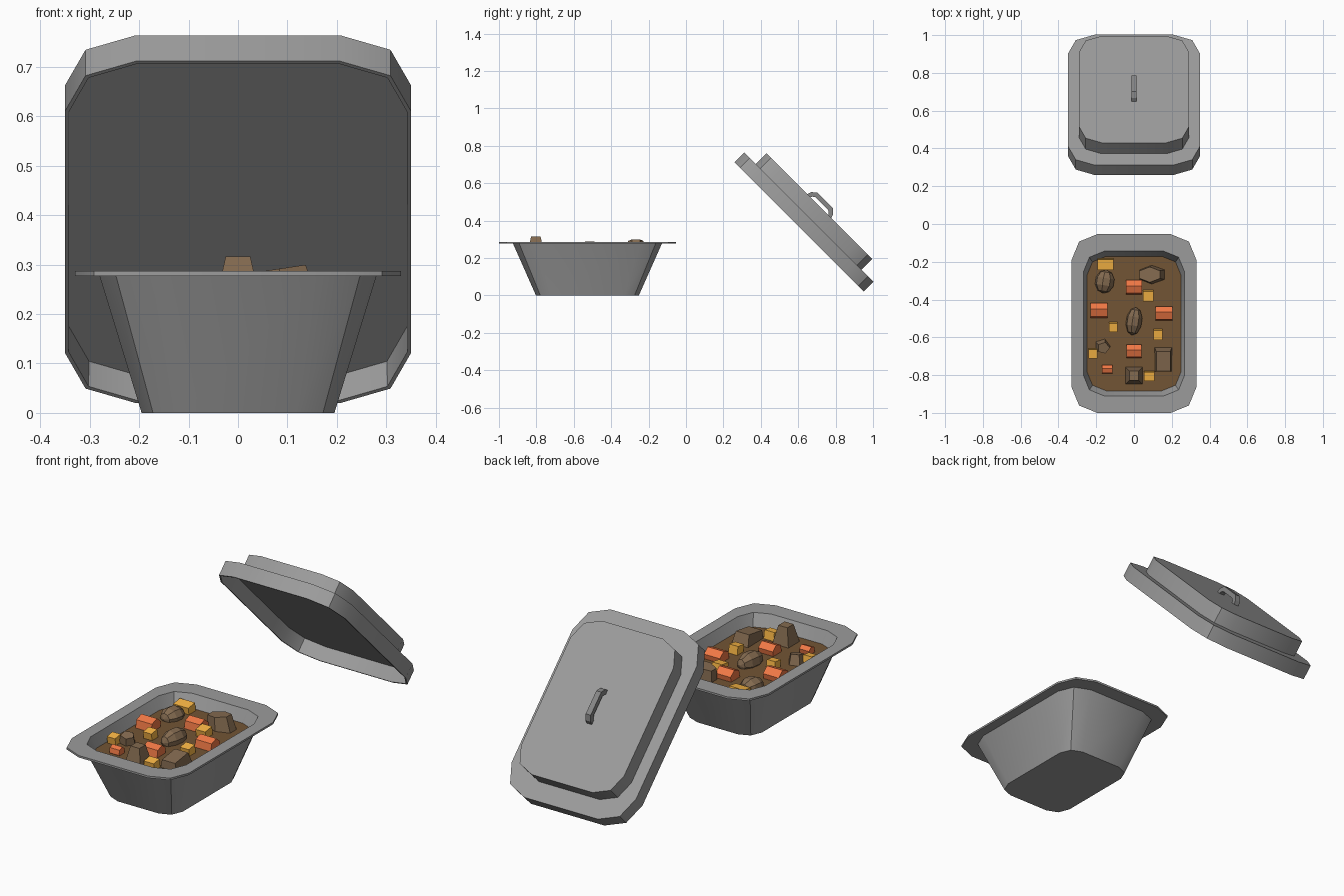
import bpy, bmesh, math
from mathutils import Matrix

if "Cube" in bpy.data.objects:
    bpy.data.objects.remove(bpy.data.objects["Cube"])


def finish(bm, name, color=None, angle=None):
    bmesh.ops.recalc_face_normals(bm, faces=bm.faces)
    me = bpy.data.meshes.new(name)
    bm.to_mesh(me)
    bm.free()
    ob = bpy.data.objects.new(name, me)
    bpy.context.collection.objects.link(ob)
    if color:
        me.materials.append(color)
    if angle:
        bpy.ops.object.select_all(action='DESELECT')
        ob.select_set(True)
        bpy.context.view_layer.objects.active = ob
        bpy.ops.object.shade_smooth_by_angle(angle=math.radians(angle))
    return ob


def material(name, rgb):
    m = bpy.data.materials.new(name)
    m.diffuse_color = (*rgb, 1)
    m.use_nodes = True
    m.node_tree.nodes["Principled BSDF"].inputs["Base Color"].default_value = m.diffuse_color
    return m


def outline(hx, hy, z):
    """Rectangle with each corner cut by two facets."""
    c = 0.41 * hx
    q = [(hx, hy - c), (hx - .29 * c, hy - .29 * c), (hx - c, hy)]
    pts = q + [(-x, y) for x, y in q[::-1]]
    pts += [(-x, -y) for x, y in q] + [(x, -y) for x, y in q[::-1]]
    return [(x, y, z) for x, y in pts]


def loft(rings):
    """Skin a stack of outlines and cap both ends."""
    bm = bmesh.new()
    loops = [[bm.verts.new(p) for p in outline(*r)] for r in rings]
    for a, b in zip(loops, loops[1:]):
        for i in range(len(a)):
            j = (i + 1) % len(a)
            bm.faces.new((a[i], a[j], b[j], b[i]))
    bm.faces.new(loops[0])
    bm.faces.new(loops[-1])
    return bm


steel = material("dark_steel", (.33, .33, .33))
handle_steel = material("handle_steel", (.24, .24, .24))
sauce = material("sauce", (.17, .09, .035))
carrot = material("carrot", (.88, .19, .06))
potato = material("potato", (.95, .47, .06))
meat = material("meat", (.23, .145, .08))

# Tray with wide flat rim
TRAY = (0, -.527, 0)
tray = finish(loft([(.195, .275, 0), (.28, .398, .277), (.33, .473, .277),
                    (.33, .473, .287), (.268, .383, .287), (.185, .262, .012)]),
              "tray", steel, 30)
tray.location = TRAY

# Stew surface inside the tray
stew = finish(loft([(.248, .354, .222), (.25, .357, .226)]), "stew_sauce", sauce)
stew.location = TRAY

# Lid: hollow flange, raised panel and handle, tilted 45 degrees
flange = finish(loft([(.342, .481, .757), (.343, .482, .686), (.35, .489, .686),
                      (.35, .489, .76)]), "lid_flange", steel, 30)
panel = finish(loft([(.29, .40, .759), (.29, .40, .842)]), "lid_panel", steel, 30)
half = [(.090, 0), (.084, .022), (.060, .044)]
inner = [(.048, .020), (.062, .010), (.068, 0)]
outer_arc = [(-x, z) for x, z in half] + half[::-1]
inner_arc = [(-x, z) for x, z in inner[::-1]] + inner
bm = bmesh.new()
sides = [[[bm.verts.new((sx, y, .841 + z)) for y, z in arc]
          for arc in (outer_arc, inner_arc)] for sx in (-.014, .014)]
for i in range(5):
    for o, n in sides:
        bm.faces.new((o[i], o[i + 1], n[i + 1], n[i]))
    for k in (0, 1):
        a, b = sides[0][k], sides[1][k]
        bm.faces.new((a[i], a[i + 1], b[i + 1], b[i]))
handle = finish(bm, "lid_handle", handle_steel)
for ob, shift in ((flange, .169), (panel, .166), (handle, .166)):
    ob.data.transform(Matrix.Translation((0, shift, 0)))
    ob.rotation_euler.x = -math.pi / 4

# Carrot pieces: six-sided prisms lying along x
for i, (x, y, l, w) in enumerate([(0, -.335, .085, .08), (-.185, -.457, .088, .085),
                                  (.16, -.474, .09, .08), (0, -.674, .082, .076),
                                  (-.142, -.769, .055, .05)]):
    bm = bmesh.new()
    bmesh.ops.create_cone(bm, segments=6, radius1=w / 2, radius2=w / 2, depth=l,
                          cap_ends=True)
    bm.transform(Matrix.Translation((x, y, .238)) @ Matrix.Rotation(math.pi / 2, 4, 'Y')
                 @ Matrix.Rotation(.35, 4, 'Z'))
    finish(bm, f"carrot_piece_{i + 1}", carrot)

# Potato cubes
for i, (x, y, l, w) in enumerate([(-.152, -.212, .085, .055), (.076, -.38, .055, .055),
                                  (-.11, -.545, .047, .047), (.127, -.584, .05, .05),
                                  (-.217, -.684, .046, .046), (.08, -.804, .056, .048)]):
    bm = bmesh.new()
    bmesh.ops.create_cube(bm, size=1)
    bm.transform(Matrix.Translation((x, y, .238)) @ Matrix.Rotation(.15, 4, 'X')
                 @ Matrix.Diagonal((l, w, .055, 1)))
    finish(bm, f"potato_cube_{i + 1}", potato)

# Rounded meat lumps lying along y: (x, y, length x, length y, top z)
for i, (x, y, l, w, top) in enumerate([(-.155, -.305, .105, .125, .282),
                                       (0, -.515, .088, .15, .292)]):
    bm = bmesh.new()
    bmesh.ops.create_uvsphere(bm, u_segments=8, v_segments=5, radius=.5)
    bm.transform(Matrix.Translation((x, y, (top + .19) / 2)) @ Matrix.Rotation(-.15, 4, 'Z')
                 @ Matrix.Diagonal((l, w, top - .19, 1)) @ Matrix.Rotation(math.pi / 2, 4, 'X')
                 @ Matrix.Rotation(.2, 4, 'Z'))
    finish(bm, f"meat_lump_{i + 1}", meat)

# Cut meat chunks: (x, y, length x, length y, top z, sides, top ratio, spin, tilts)
for i, (x, y, l, w, top, n, taper, spin, tx, ty) in enumerate([
        (.09, -.268, .16, .105, .292, 6, .78, 0, 0, -.15),
        (-.165, -.65, .09, .085, .27, 5, .75, -.3, .2, .1),
        (.155, -.722, .095, .135, .274, 4, .78, math.pi / 4, .15, 0),
        (0, -.803, .10, .10, .316, 4, .5, math.pi / 4, 0, 0)]):
    bm = bmesh.new()
    low = .205
    r = .707 if n == 4 else .5
    bmesh.ops.create_cone(bm, segments=n, radius1=r, radius2=r * taper, depth=1,
                          cap_ends=True)
    bm.transform(Matrix.Translation((x, y, (top + low) / 2))
                 @ Matrix.Rotation(tx, 4, 'X') @ Matrix.Rotation(ty, 4, 'Y')
                 @ Matrix.Diagonal((l, w, top - low, 1)) @ Matrix.Rotation(spin, 4, 'Z'))
    finish(bm, f"meat_chunk_{i + 1}", meat)
